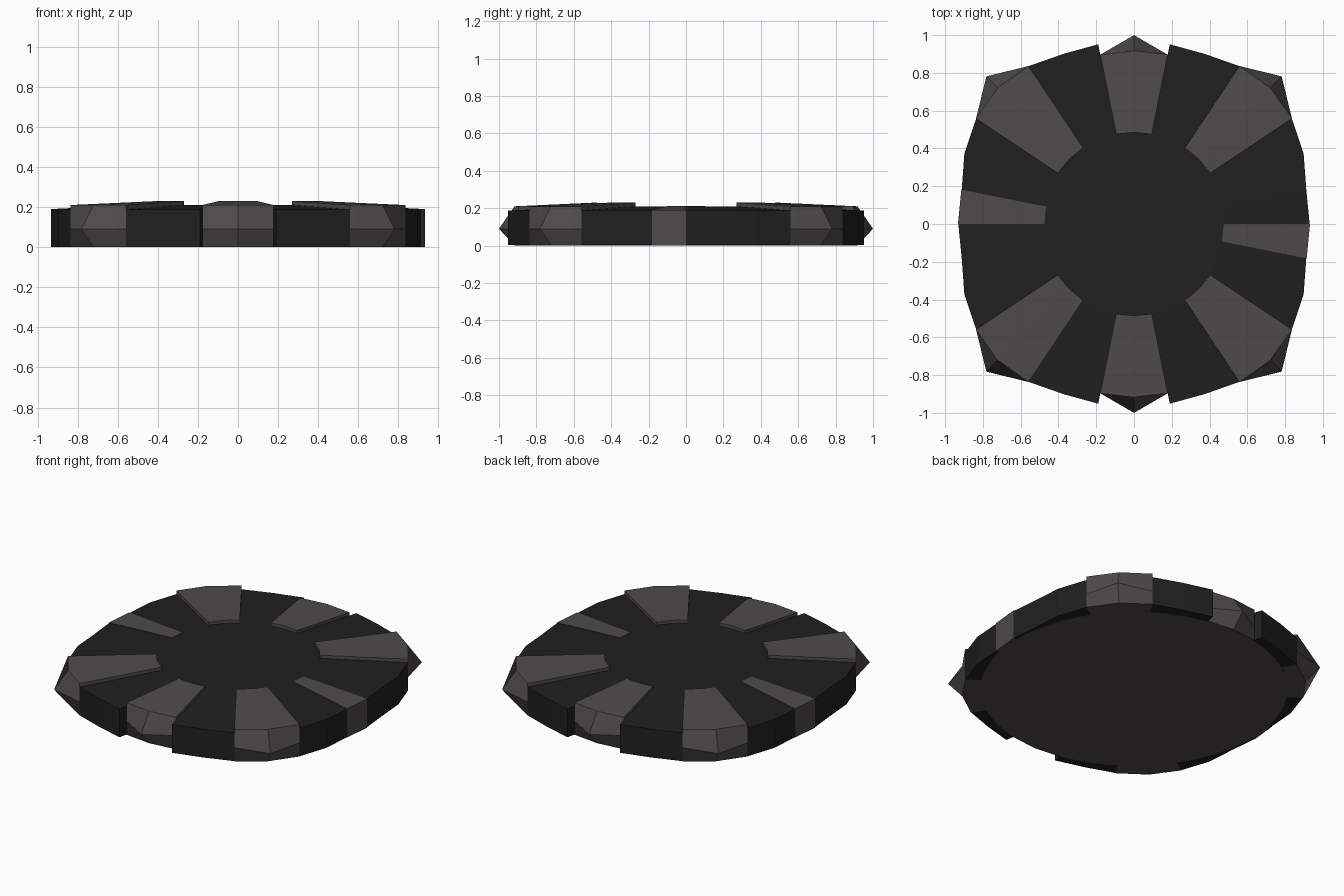
import bpy, bmesh
from math import cos, sin, radians, hypot

if "Cube" in bpy.data.objects:
    bpy.data.objects.remove(bpy.data.objects["Cube"])


def material(name, rgb):
    m = bpy.data.materials.new(name)
    m.diffuse_color = (*rgb, 1)
    m.use_nodes = True
    m.node_tree.nodes["Principled BSDF"].inputs["Base Color"].default_value = m.diffuse_color
    return m


DARK = material("dark_rubber", (0.014, 0.014, 0.014))
GREY = material("warm_grey", (0.08, 0.07, 0.07))
STEP = 11.25      # the rim is laid out on 32 divisions
R_IN = 0.485      # inner radius of the pads


def polar(r, deg, z):
    return (r * cos(radians(deg)), r * sin(radians(deg)), z)


def make(name, bm, mat):
    bmesh.ops.remove_doubles(bm, verts=bm.verts, dist=1e-4)
    bmesh.ops.recalc_face_normals(bm, faces=bm.faces)
    me = bpy.data.meshes.new(name)
    bm.to_mesh(me)
    bm.free()
    me.materials.append(mat)
    ob = bpy.data.objects.new(name, me)
    bpy.context.collection.objects.link(ob)
    return ob


# Body: a notched outline, gently domed to a flat centre
quad = [(0.93, 0), (0.93, STEP), (0.972, 2 * STEP), (1.005, 3 * STEP), (0.99, 45),
        (1.005, 5 * STEP), (0.975, 6 * STEP), (0.97, 7 * STEP), (0.912, 7 * STEP), (0.90, 90)]
half = quad + [(r, 180 - a) for r, a in reversed(quad[:-1])]
outline = half[:-1] + [(r, a + 180) for r, a in half[:-1]]
bm = bmesh.new()
low = [bm.verts.new(polar(r, a, 0.002)) for r, a in outline]
rim = [bm.verts.new(polar(r, a, 0.187)) for r, a in outline]
inner = [bm.verts.new(polar(R_IN, a, 0.21)) for r, a in outline]
n = len(outline)
for i in range(n):
    j = (i + 1) % n
    bm.faces.new((low[i], low[j], rim[j], rim[i]))
    bm.faces.new((rim[i], rim[j], inner[j], inner[i]))
bm.faces.new(inner)
bm.faces.new(low)
make("body", bm, DARK)


# Full pads: raised wedges whose outer wall swells to a point
def pad(name, deg, corner, mid, tip):
    bm = bmesh.new()
    angs = (deg - STEP, deg, deg + STEP)
    cols = []
    for a, r_out, r_tip in zip(angs, (corner, mid, corner), (corner, tip, corner)):
        cols.append([bm.verts.new(p) for p in (
            polar(R_IN, a, 0.001), polar(R_IN, a, 0.23), polar(r_out, a, 0.21),
            polar(r_tip, a, 0.09), polar(r_out, a, 0.001))])
    for a, b in zip(cols, cols[1:]):
        for k in range(5):
            m = (k + 1) % 5
            bm.faces.new((a[k], b[k], b[m], a[m]))
    bm.faces.new(cols[0])
    bm.faces.new(cols[2])
    make(name, bm, GREY)


for label, deg in (("back", 90), ("front", 270)):
    pad(label + "_pad", deg, 0.914, 0.917, 1.0)
for i, deg in enumerate((45, 135, 225, 315)):
    pad(f"corner_pad_{i + 1}", deg, 1.006, 1.02, 1.105)

# Half pads: thin inlays flush with the body on the left and right
for label, deg in (("right", 0), ("left", 180)):
    bm = bmesh.new()
    rings = []
    for a in (deg, deg - STEP):
        rings.append([bm.verts.new(p) for p in (
            polar(R_IN - 0.01, a, 0.001), polar(R_IN - 0.01, a, 0.213),
            polar(0.932, a, 0.190), polar(0.932, a, 0.001))])
    a, b = rings
    for k in range(4):
        m = (k + 1) % 4
        bm.faces.new((a[k], b[k], b[m], a[m]))
    bm.faces.new(a)
    bm.faces.new(b)
    make(label + "_half_pad", bm, GREY)

# Underside plate
bm = bmesh.new()
bottom = [bm.verts.new(polar(0.91, i * 5.625, 0)) for i in range(64)]
top = [bm.verts.new(polar(0.91, i * 5.625, 0.01)) for i in range(64)]
bm.faces.new(bottom)
bm.faces.new(top)
for i in range(64):
    j = (i + 1) % 64
    bm.faces.new((bottom[i], bottom[j], top[j], top[i]))
make("underside_plate", bm, GREY)
